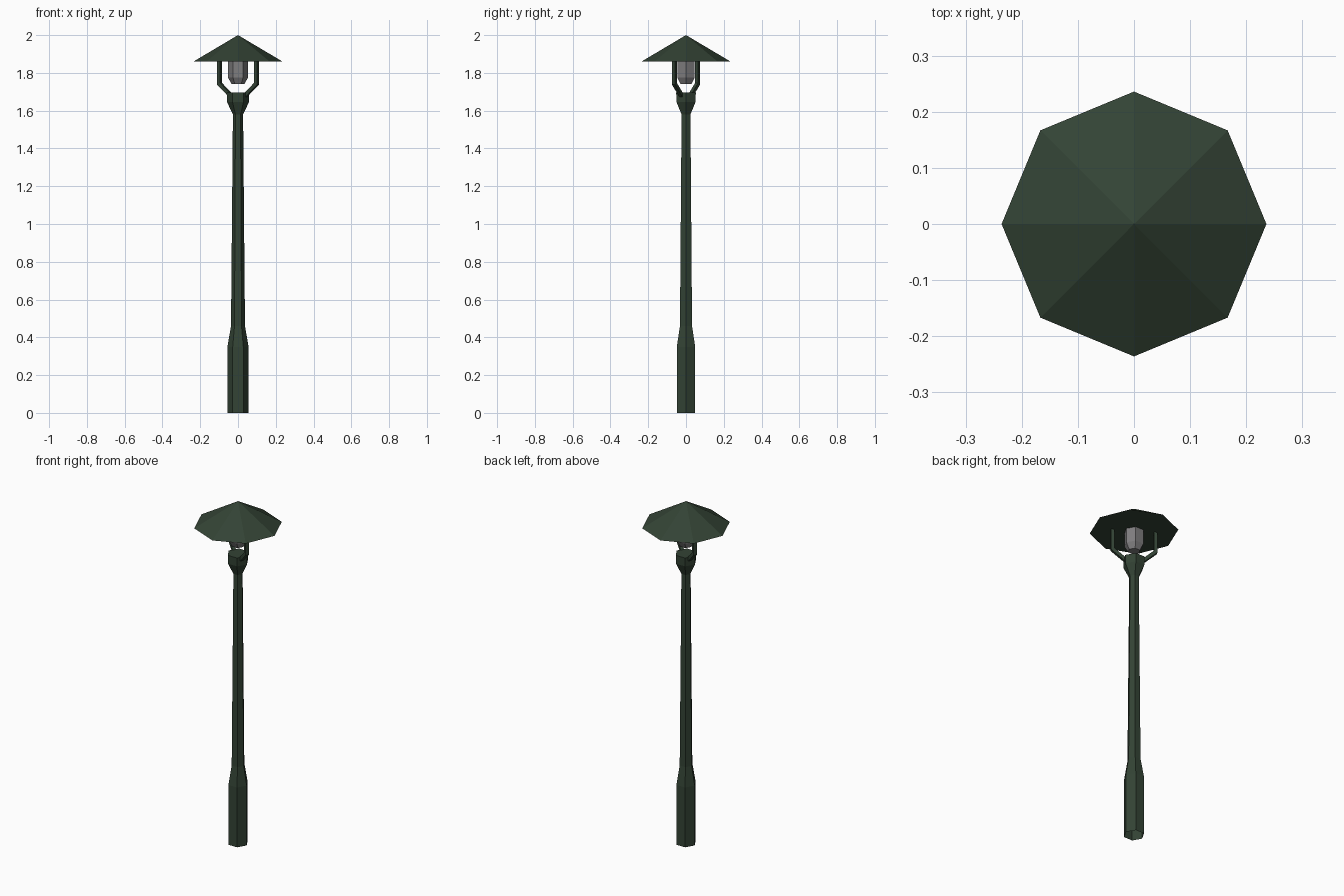
import bpy, bmesh, math
from mathutils import Vector

if "Cube" in bpy.data.objects:
    bpy.data.objects.remove(bpy.data.objects["Cube"])


def material(name, color):
    m = bpy.data.materials.new(name)
    m.diffuse_color = (*color, 1)
    m.use_nodes = True
    m.node_tree.nodes["Principled BSDF"].inputs["Base Color"].default_value = m.diffuse_color
    return m


green = material("dark green", (0.033, 0.056, 0.035))
grey = material("lamp grey", (0.21, 0.205, 0.21))


def finish(name, bm, mat):
    bmesh.ops.recalc_face_normals(bm, faces=bm.faces)
    me = bpy.data.meshes.new(name)
    bm.to_mesh(me)
    bm.free()
    me.materials.append(mat)
    ob = bpy.data.objects.new(name, me)
    bpy.context.collection.objects.link(ob)
    return ob


def loft(bm, rings, cap_start=True, cap_end=True):
    """Skin a list of equal-length point rings."""
    loops = [[bm.verts.new(p) for p in ring] for ring in rings]
    n = len(loops[0])
    for a, b in zip(loops, loops[1:]):
        for i in range(n):
            j = (i + 1) % n
            bm.faces.new((a[i], a[j], b[j], b[i]))
    if cap_start:
        bm.faces.new(loops[0][::-1])
    if cap_end:
        bm.faces.new(loops[-1])


def turned(name, profile, mat, sides=6, cap_start=True):
    """Faceted lathe from (radius, height) pairs, corners on the x axis."""
    bm = bmesh.new()
    rings = [[(r * math.cos(math.tau * i / sides), r * math.sin(math.tau * i / sides), z)
              for i in range(sides)] for r, z in profile]
    loft(bm, rings, cap_start)
    return finish(name, bm, mat)


# Hexagonal post with thick foot and flared collar (open underneath)
turned("post", [(0.056, 0), (0.056, 0.35), (0.037, 0.46), (0.027, 1.58),
                (0.058, 1.645), (0.060, 1.695)], green, cap_start=False)

# Lamp glass hanging from the shade
turned("lamp_glass", [(0.033, 1.74), (0.053, 1.775), (0.053, 1.865)], grey)

# Eight-sided pyramid shade with flat underside
bm = bmesh.new()
bmesh.ops.create_cone(bm, cap_ends=True, segments=8, radius1=0.236, radius2=0, depth=0.14)
bmesh.ops.translate(bm, verts=bm.verts, vec=(0, 0, 1.93))
finish("shade", bm, green)

# Two bent square arms carrying the shade
H = 0.0095
for name, deg in (("arm_right", -32), ("arm_left", 148)):
    a = math.radians(deg)
    out = Vector((math.cos(a), math.sin(a), 0))
    side = Vector((-math.sin(a), math.cos(a), 0))
    up = Vector((0, 0, 1))
    # centre radius, height, section direction
    path = [(0.045, 1.680, out * 0.5 - up * 0.87),
            (0.115, 1.742, out * 1.0 - up * 0.5),
            (0.115, 1.865, out)]
    rings = []
    for r, z, d in path:
        c = out * r + up * z
        rings.append([c + d * H * s + side * H * t
                      for s, t in ((-1, -1), (1, -1), (1, 1), (-1, 1))])
    bm = bmesh.new()
    loft(bm, rings)
    finish(name, bm, green)
